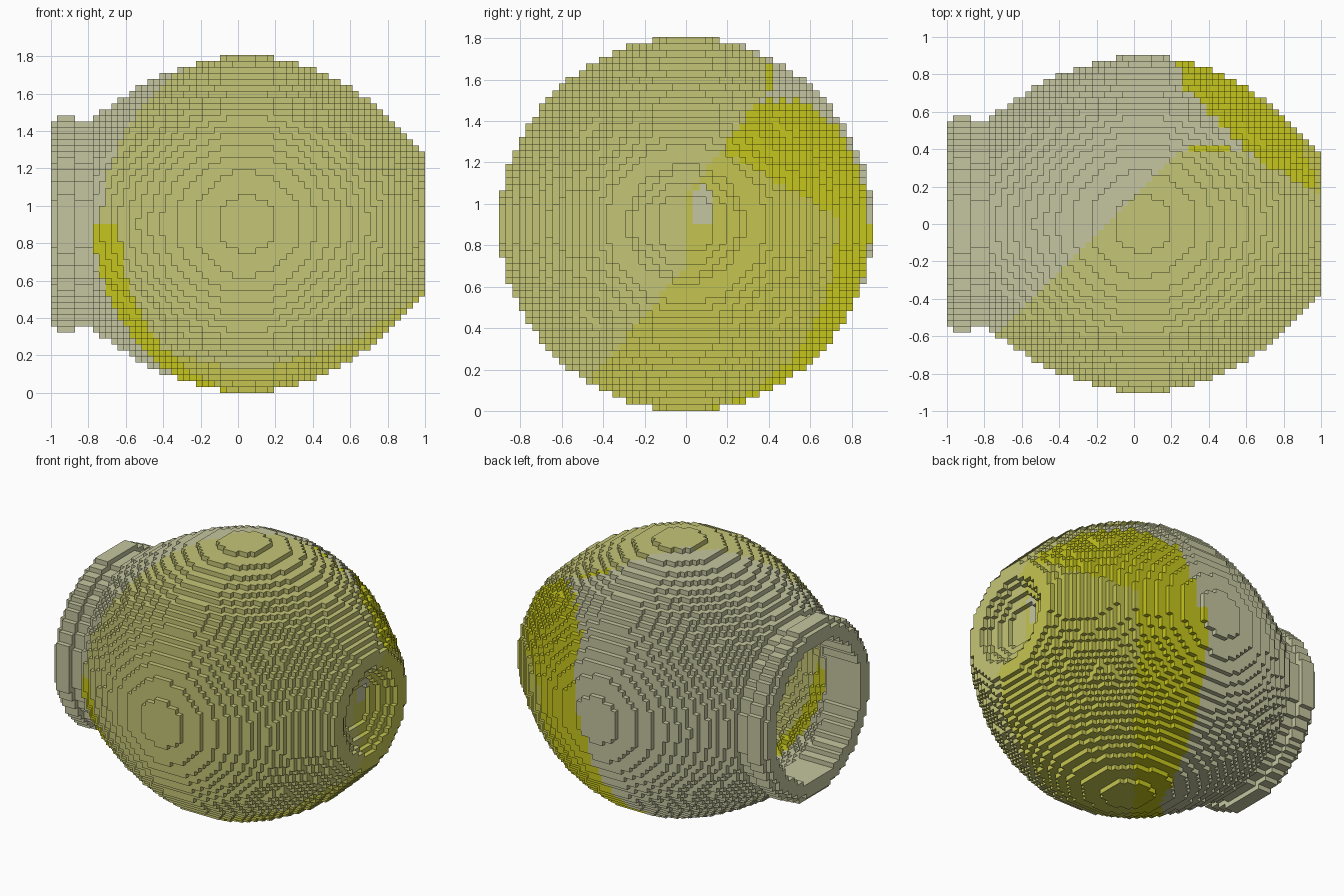
import bpy, bmesh, math
from mathutils import Vector

cube = bpy.data.objects.get("Cube")
if cube:
    bpy.data.objects.remove(cube, do_unlink=True)

# Block grid: 62 x 56 x 56 cells
CELL = 1 / 31
NX, NR = 62, 56
MID_X, MID_Z = 0.048, 28 * CELL
COLLAR_END = 7          # first cells along x belong to the collar


def material(name, rgb):
    m = bpy.data.materials.new(name)
    m.use_nodes = True
    m.diffuse_color = (*rgb, 1)
    bsdf = next(n for n in m.node_tree.nodes if n.type == 'BSDF_PRINCIPLED')
    bsdf.inputs["Base Color"].default_value = (*rgb, 1)
    bsdf.inputs["Roughness"].default_value = 0.8
    return m


MATERIALS = [
    material("pale grey olive", (0.56, 0.56, 0.35)),
    material("khaki", (0.56, 0.56, 0.185)),
    material("mid yellow", (0.56, 0.56, 0.085)),
    material("bright yellow", (0.56, 0.56, 0.013)),
]
GREY, KHAKI, MID, BRIGHT = range(4)


def body_radius(x):
    d = x - MID_X
    return 0.90 - 0.55 * d * d - (0.04 if d > 0 else -0.1) * d ** 4


def outer_radius(i, x):
    # Lipped collar, then the rounded body
    if i < 1:
        return 0.55
    if i < 4:
        return 0.583
    if i < COLLAR_END:
        return 0.55
    return body_radius(x)


def inner_radius(i, x):
    # Open hollow behind the collar, closed before the dished end
    if i < COLLAR_END:
        return 0.46
    return body_radius(x) - 0.12 if x < 0.75 else 0


# Stepped dish in the +x end: radius per layer counted from the end face
DISH = [0.28, 0.25, 0.20, 0.14]


def is_solid(i, j, k):
    if not 0 <= i < NX:
        return False
    x = -1 + (i + 0.5) * CELL
    r = math.hypot(j + 0.5 - NR / 2, k + 0.5 - NR / 2) * CELL
    if r > outer_radius(i, x) or r < inner_radius(i, x):
        return False
    layer = NX - 1 - i
    return not (layer < len(DISH) and r < DISH[layer])


def colour_at(p):
    # Four patches divided by slanted boundaries
    x, y, z = p
    upper = z > 0.9
    if z < 0.7:
        limit = 0.84 * (z - 0.7)
    else:
        limit = min(max(0.0, 0.74 * (z - 1.03)), 0.39)
    if y < limit and y < x + (0.16 if upper else 0.0):
        return KHAKI
    if upper:
        grey = x + y < 1.08
        if grey and y < limit + 0.02 and x > 0.3:
            grey = False
        # Yellow wedge below the khaki edge at the dished end
        if x > 0.25 and z < 1.53 - 0.9 * max(0.0, y - 0.55) and x + y > 1.0:
            grey = False
    else:
        grey = x < min(-0.2 + 0.39 * y, -0.22 + y)
    if grey:
        return GREY
    return MID if x > 0.8 * y and z < 1.36 - 0.57 * y else BRIGHT


# Cell faces: neighbour offset and corner offsets (outward winding)
SIDES = []
for axis in range(3):
    u, v = (axis + 1) % 3, (axis + 2) % 3
    for sign in (0, 1):
        corners = []
        for a, b in ((0, 0), (1, 0), (1, 1), (0, 1)):
            c = [0, 0, 0]
            c[axis], c[u], c[v] = sign, a, b
            corners.append(tuple(c))
        step = [0, 0, 0]
        step[axis] = 1 if sign else -1
        SIDES.append((tuple(step), corners if sign else corners[::-1]))

solid = {(i, j, k) for i in range(NX) for j in range(NR) for k in range(NR)
         if is_solid(i, j, k)}


def build_part(name, cells):
    bm = bmesh.new()
    verts = {}

    def vert(key):
        if key not in verts:
            a, b, c = key
            verts[key] = bm.verts.new((-1 + a * CELL, (b - NR / 2) * CELL, c * CELL))
        return verts[key]

    for i, j, k in cells:
        centre = Vector((-1 + (i + 0.5) * CELL, (j + 0.5 - NR / 2) * CELL, (k + 0.5) * CELL))
        colour = colour_at(centre)
        for (di, dj, dk), corners in SIDES:
            if (i + di, j + dj, k + dk) in solid:
                continue
            f = bm.faces.new([vert((i + a, j + b, k + c)) for a, b, c in corners])
            f.material_index = colour
    mesh = bpy.data.meshes.new(name)
    bm.to_mesh(mesh)
    bm.free()
    for m in MATERIALS:
        mesh.materials.append(m)
    obj = bpy.data.objects.new(name, mesh)
    bpy.context.scene.collection.objects.link(obj)
    return obj


build_part("collar", sorted(c for c in solid if c[0] < COLLAR_END))
build_part("round_body", sorted(c for c in solid if c[0] >= COLLAR_END))
